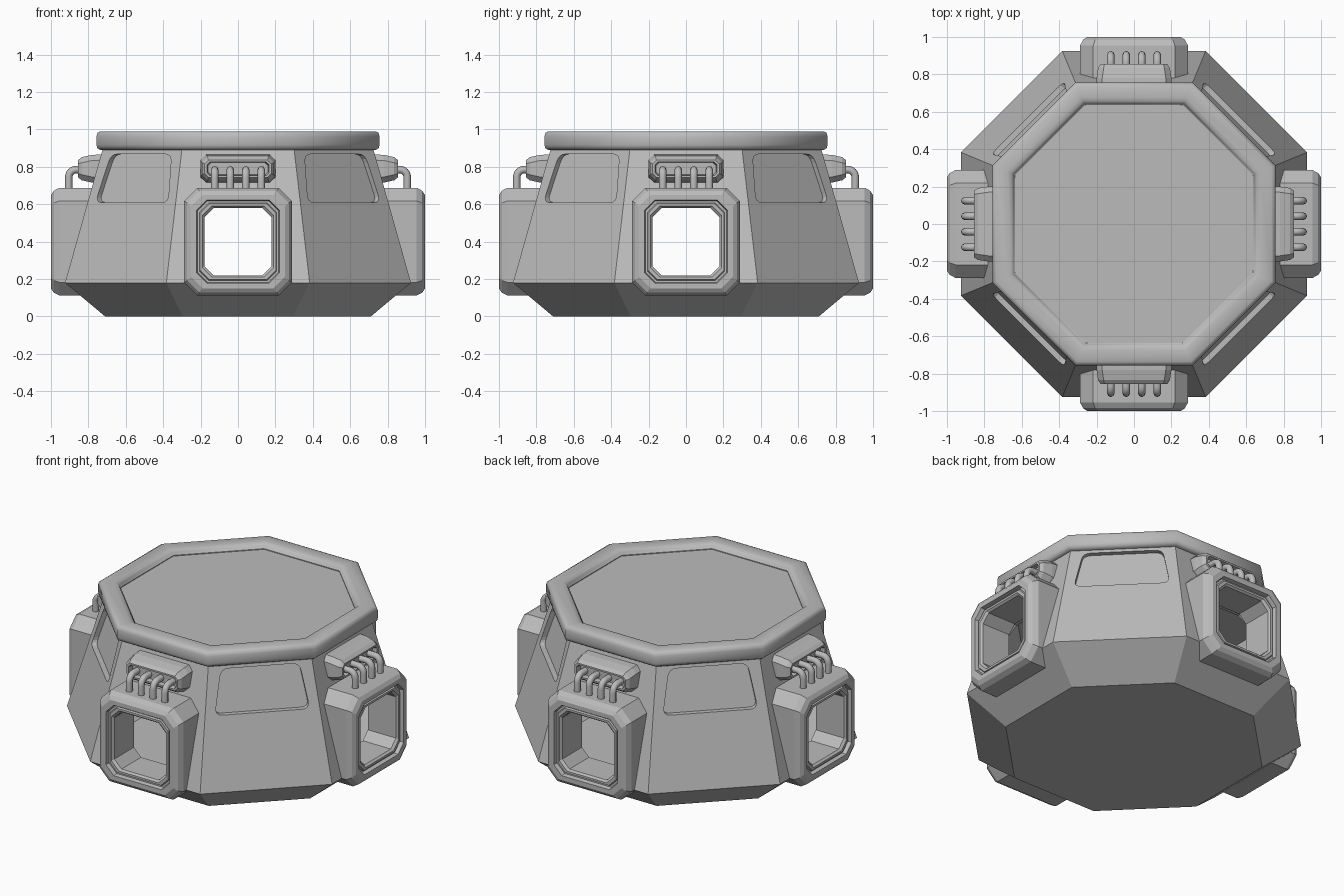
import bpy, bmesh
from math import pi, cos, sin, radians
from mathutils import Vector

if "Cube" in bpy.data.objects:
    bpy.data.objects.remove(bpy.data.objects["Cube"], do_unlink=True)

grey = bpy.data.materials.new("plain_grey")
grey.use_nodes = True
grey.diffuse_color = (0.5, 0.5, 0.5, 1)
bsdf = next(n for n in grey.node_tree.nodes if n.type == "BSDF_PRINCIPLED")
bsdf.inputs["Base Color"].default_value = grey.diffuse_color


def add_object(name, data, turn=0.0):
    ob = bpy.data.objects.new(name, data)
    bpy.context.scene.collection.objects.link(ob)
    ob.rotation_euler.z = turn
    if not data.materials:
        data.materials.append(grey)
    return ob


def loft(name, loops, ring=False):
    """Bridge equal loops; cap the ends, or join last to first."""
    bm = bmesh.new()
    rows = [[bm.verts.new(p) for p in loop] for loop in loops]
    pairs = list(zip(rows, rows[1:]))
    if ring:
        pairs.append((rows[-1], rows[0]))
    else:
        bm.faces.new(rows[0])
        bm.faces.new(rows[-1])
    n = len(rows[0])
    for a, b in pairs:
        for i in range(n):
            j = (i + 1) % n
            bm.faces.new((a[i], a[j], b[j], b[i]))
    bmesh.ops.recalc_face_normals(bm, faces=bm.faces)
    mesh = bpy.data.meshes.new(name)
    bm.to_mesh(mesh)
    bm.free()
    return mesh


def octagon(apothem, z):
    r = apothem / cos(pi / 8)
    return [(r * cos(pi / 8 + k * pi / 4), r * sin(pi / 8 + k * pi / 4), z) for k in range(8)]


def cut_rect(hx, hz, c, y, cz):
    """Rectangle with cut corners, facing -y."""
    pts = [(hx, hz - c), (hx - c, hz), (c - hx, hz), (-hx, hz - c),
           (-hx, c - hz), (c - hx, -hz), (hx - c, -hz), (hx, c - hz)]
    return [(x, y, cz + z) for x, z in pts]


def rounded(points, radius, steps=5):
    out = []
    for i, p in enumerate(points):
        p = Vector(p)
        a = p + (Vector(points[i - 1]) - p).normalized() * radius
        b = p + (Vector(points[(i + 1) % len(points)]) - p).normalized() * radius
        for s in range(steps):
            t = s / (steps - 1)
            out.append(a * (1 - t) ** 2 + p * 2 * t * (1 - t) + b * t * t)
    return out


def smooth(ob, angle):
    bpy.ops.object.select_all(action="DESELECT")
    ob.select_set(True)
    bpy.context.view_layer.objects.active = ob
    bpy.ops.object.shade_smooth_by_angle(angle=radians(angle))


def baked(ob):
    dg = bpy.context.evaluated_depsgraph_get()
    return bpy.data.meshes.new_from_object(ob.evaluated_get(dg))


# Hollow eight-sided hull
hull = add_object("hull", loft("hull", [octagon(0.71, 0), octagon(0.925, 0.18),
                                        octagon(0.725, 0.89), octagon(0.70, 0.955)]))
cutters = [add_object("cavity_cutter", loft("cavity", [octagon(0.67, 0.03), octagon(0.86, 0.19),
                                                       octagon(0.67, 0.87)]))]

# Crossing openings through the hull walls
DUCT_Z = 0.40
bore = loft("bore", [cut_rect(0.2, 0.19, 0.05, y, DUCT_Z) for y in (-1.2, 1.2)])
cutters += [add_object("bore_cutter", bore, k * pi / 2) for k in range(2)]


# Recessed windows on the diagonal walls
def wall_y(z):
    return -(0.925 - 0.2817 * (z - 0.18))


outline = rounded([(-0.275, 0.61), (0.275, 0.61), (0.228, 0.868), (-0.228, 0.868)], 0.045)
window = loft("window", [[(p.x, wall_y(p.y) + d, p.y) for p in outline] for d in (-0.1, 0.03)])
cutters += [add_object("window_cutter", window, pi / 4 + k * pi / 2) for k in range(4)]

for cutter in cutters:
    cutter.hide_render = True
    mod = hull.modifiers.new("cut", "BOOLEAN")
    mod.operation, mod.solver, mod.object = "DIFFERENCE", "EXACT", cutter
bpy.context.view_layer.update()
finished = baked(hull)
hull.modifiers.clear()
hull.data = finished
for cutter in cutters:
    bpy.data.objects.remove(cutter, do_unlink=True)

# Rounded rim around the roof
rim_profile = [(0.70, 0.89), (0.735, 0.89), (0.752, 0.9), (0.757, 0.917), (0.757, 0.963),
               (0.751, 0.982), (0.735, 0.99), (0.675, 0.99), (0.655, 0.985),
               (0.644, 0.974), (0.64, 0.962), (0.635, 0.96), (0.635, 0.93)]
rim = add_object("roof_rim", loft("roof_rim", [octagon(a, z) for a, z in rim_profile], True))
smooth(rim, 50)

# Duct housing: half size, corner cut, y
duct_profile = [(0.288, 0.07, -0.78), (0.288, 0.07, -0.955), (0.272, 0.065, -0.985),
                (0.25, 0.06, -1.0), (0.222, 0.055, -1.0), (0.217, 0.053, -0.975),
                (0.207, 0.05, -0.975), (0.203, 0.05, -0.988), (0.19, 0.05, -0.988),
                (0.18, 0.05, -0.975), (0.18, 0.05, -0.78)]
duct = loft("duct_housing", [cut_rect(h, h, c, y, DUCT_Z) for h, c, y in duct_profile], True)

# Pipe box with a recessed face: half width, half height, corner cut, y
box_profile = [(0.202, 0.078, 0.03, -0.68), (0.2, 0.074, 0.03, -0.78), (0.192, 0.062, 0.03, -0.835),
               (0.178, 0.046, 0.02, -0.855), (0.165, 0.036, 0.015, -0.855),
               (0.16, 0.032, 0.015, -0.825)]
box = loft("pipe_box", [cut_rect(hx, hz, c, y, 0.79) for hx, hz, c, y in box_profile])

# One bent pipe from the box down into the housing
bend = [(-0.865 - 0.04 * sin(t * pi / 12), 0.745 + 0.04 * cos(t * pi / 12)) for t in range(7)]
path = [(-0.8, 0.785)] + bend + [(-0.905, 0.67)]
curve = bpy.data.curves.new("pipe_path", "CURVE")
curve.dimensions = "3D"
curve.bevel_depth = 0.02
curve.bevel_resolution = 2
spline = curve.splines.new("POLY")
spline.points.add(len(path) - 1)
for point, (y, z) in zip(spline.points, path):
    point.co = (0, y, z, 1)
helper = add_object("pipe_helper", curve)
bpy.context.view_layer.update()
pipe = baked(helper)
bpy.data.objects.remove(helper, do_unlink=True)
for poly in pipe.polygons:
    poly.use_smooth = True

# Repeat the duct assembly on all four sides
for k, side in enumerate(("front", "left", "back", "right")):
    turn = k * pi / 2
    add_object(side + "_duct_housing", duct, turn)
    add_object(side + "_pipe_box", box, turn)
    for i in range(4):
        x = (i - 1.5) * 0.083
        ob = add_object(f"{side}_pipe_{i + 1}", pipe, turn)
        ob.location = (x * cos(turn), x * sin(turn), 0)
